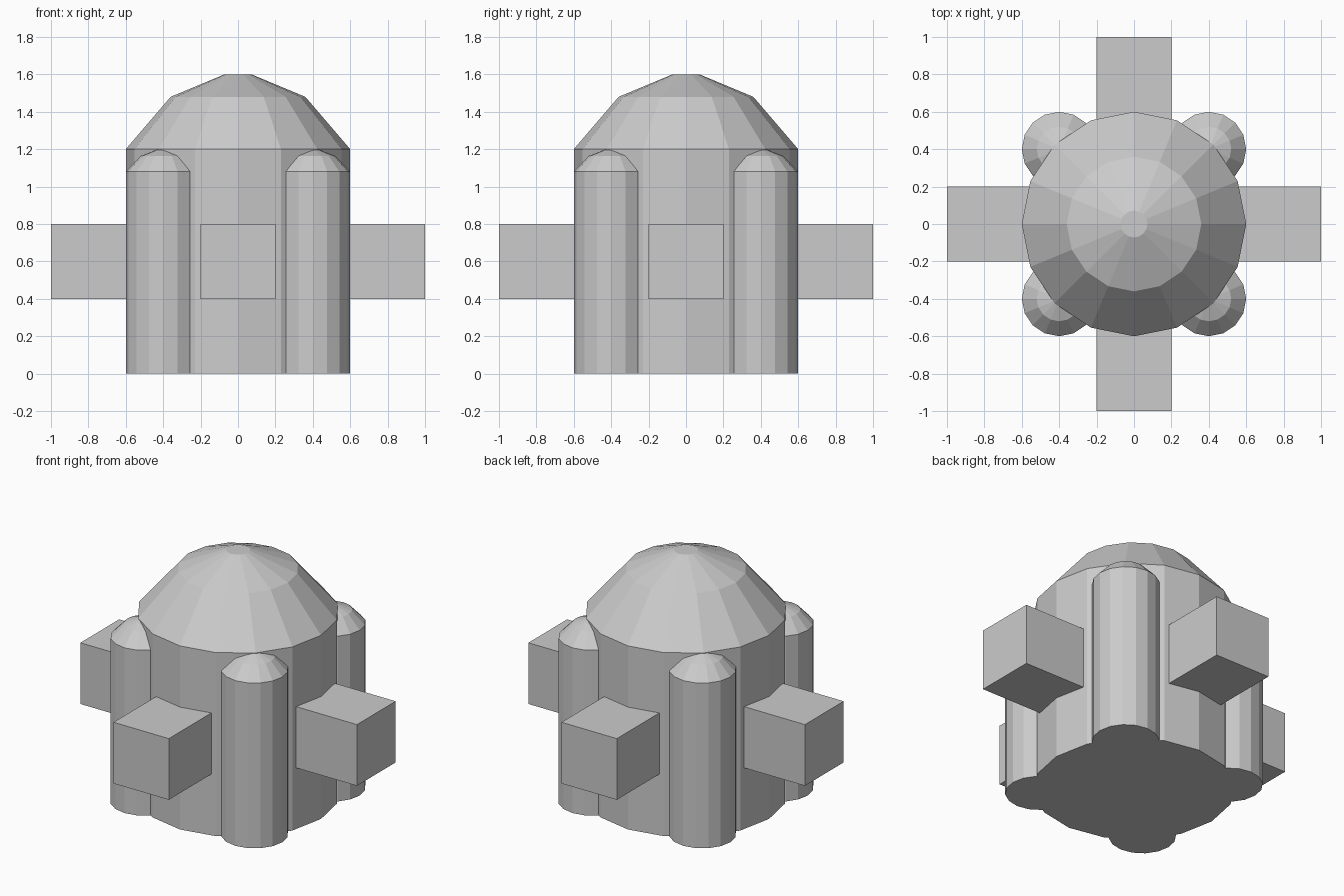
import bpy, bmesh
from math import cos, sin, tau

if "Cube" in bpy.data.objects:
    bpy.data.objects.remove(bpy.data.objects["Cube"])

SIDES = 16
# domed cap outline as fractions of the radius and the cap height
CAP = [(1.0, 0.0), (0.6, 0.7), (0.12, 1.0)]


def finish(name, bm):
    bmesh.ops.recalc_face_normals(bm, faces=bm.faces)
    mesh = bpy.data.meshes.new(name)
    bm.to_mesh(mesh)
    bm.free()
    obj = bpy.data.objects.new(name, mesh)
    bpy.context.collection.objects.link(obj)
    return obj


def domed_tower(name, x, y, radius, wall, cap):
    """Faceted cylinder standing on the ground with a low-poly dome on top."""
    profile = [(radius, 0.0)] + [(radius * r, wall + cap * h) for r, h in CAP]
    bm = bmesh.new()
    rings = [[bm.verts.new((x + r * cos(tau * i / SIDES),
                            y + r * sin(tau * i / SIDES), z))
              for i in range(SIDES)] for r, z in profile]
    for low, high in zip(rings, rings[1:]):
        for i in range(SIDES):
            j = (i + 1) % SIDES
            bm.faces.new((low[i], low[j], high[j], high[i]))
    bm.faces.new(rings[0][::-1])
    bm.faces.new(rings[-1])
    return finish(name, bm)


def block(name, center, size):
    bm = bmesh.new()
    bmesh.ops.create_cube(bm, size=1.0)
    bmesh.ops.scale(bm, vec=size, verts=bm.verts)
    bmesh.ops.translate(bm, vec=center, verts=bm.verts)
    return finish(name, bm)


# main body with dome
domed_tower("main_tower", 0, 0, 0.6, 1.2, 0.4)

# four corner turrets
for side, sx in (("left", -1), ("right", 1)):
    for end, sy in (("front", -1), ("back", 1)):
        domed_tower(f"{end}_{side}_turret", 0.4 * sx, 0.4 * sy, 0.2, 1.08, 0.12)

# four square arms, rooted just inside the body wall
INNER, OUTER, WIDTH = 0.5, 1.0, 0.4
mid, length = (INNER + OUTER) / 2, OUTER - INNER
for name, dx, dy in (("right", 1, 0), ("left", -1, 0), ("back", 0, 1), ("front", 0, -1)):
    size = (length if dx else WIDTH, length if dy else WIDTH, 0.4)
    block(f"{name}_arm", (mid * dx, mid * dy, 0.6), size)
